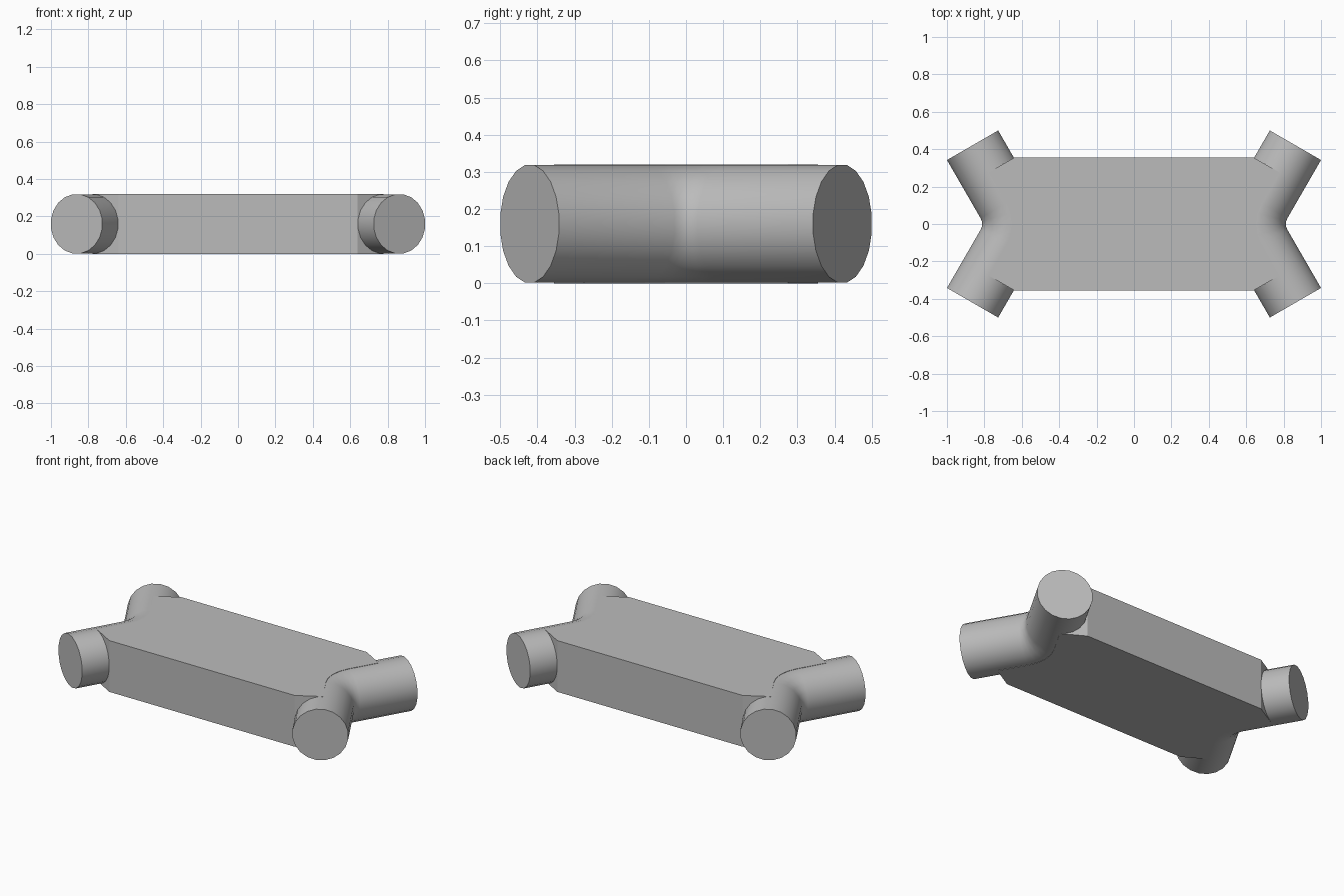
import bpy, bmesh
from math import radians, sin, cos, pi
from mathutils import Vector

old = bpy.data.objects.get("Cube")
if old:
    bpy.data.objects.remove(old, do_unlink=True)

R = 0.16            # tube radius, also half the slab height
SIDES = 20
BEND = 0.22         # radius of the bend in each tube
ELBOW_X = 0.62      # where the two straight tube axes would meet
ARM = Vector((cos(radians(60)), sin(radians(60))))
ACROSS = Vector((ARM.y, -ARM.x))

grey = bpy.data.materials.new("plain grey")
grey.use_nodes = True
colour = (0.5, 0.5, 0.5, 1)
grey.diffuse_color = colour
grey.node_tree.nodes["Principled BSDF"].inputs["Base Color"].default_value = colour


def finish(name, bm):
    bmesh.ops.recalc_face_normals(bm, faces=bm.faces)
    mesh = bpy.data.meshes.new(name)
    bm.to_mesh(mesh)
    bm.free()
    mesh.materials.append(grey)
    obj = bpy.data.objects.new(name, mesh)
    bpy.context.collection.objects.link(obj)
    return obj


# Bend of the tube axis: (point, heading angle) from front to back
elbow = Vector((ELBOW_X, 0))
centre_x = ELBOW_X + BEND / cos(radians(30))
bend = []
for i in range(5):
    a = radians(-30 + 15 * i)
    bend.append((Vector((centre_x - BEND * cos(a), BEND * sin(a))), a))
tip = elbow + ARM * (0.421 / ARM.y)
spine = [(Vector((tip.x, -tip.y)), radians(-30))] + bend + [(tip, radians(30))]


def bent_tube(name, side):
    bm = bmesh.new()
    rings = []
    for p, a in spine:
        ring = []
        for k in range(SIDES):
            t = 2 * pi * (k + 0.5) / SIDES
            q = p + Vector((cos(a), -sin(a))) * R * cos(t)
            ring.append(bm.verts.new((side * q.x, q.y, R + R * sin(t))))
        rings.append(ring)
    for r0, r1 in zip(rings, rings[1:]):
        for k in range(SIDES):
            n = (k + 1) % SIDES
            bm.faces.new((r0[k], r0[n], r1[n], r1[k]))
    bm.faces.new(rings[0])
    bm.faces.new(rings[-1])
    return finish(name, bm)


tubes = [bent_tube("left_bent_tube", 1), bent_tube("right_bent_tube", -1)]

# Slab between the tubes: corners cut square to each arm, ends on the tube axes
seat = elbow + ARM * (0.275 / ARM.y)
corner = seat - ACROSS * R
half = [Vector((corner.x, -corner.y)), Vector((seat.x, -seat.y))]
half += [p for p, a in bend] + [seat, corner]
outline = half + [Vector((-p.x, p.y)) for p in reversed(half)]
bm = bmesh.new()
base = bm.faces.new([bm.verts.new((p.x, p.y, 0)) for p in outline])
top = bmesh.ops.extrude_face_region(bm, geom=[base])
bmesh.ops.translate(bm, vec=(0, 0, 2 * R),
                    verts=[v for v in top["geom"] if isinstance(v, bmesh.types.BMVert)])
if not any(f.normal.z < -0.9 or all(v.co.z < 0.01 for v in f.verts) for f in bm.faces):
    bm.faces.new([v for v in bm.verts if v.co.z < 0.01])
finish("slab_body", bm)

# Smooth round walls, crisp end caps
bpy.ops.object.select_all(action="DESELECT")
for tube in tubes:
    tube.select_set(True)
bpy.context.view_layer.objects.active = tubes[0]
bpy.ops.object.shade_smooth_by_angle(angle=radians(30))
